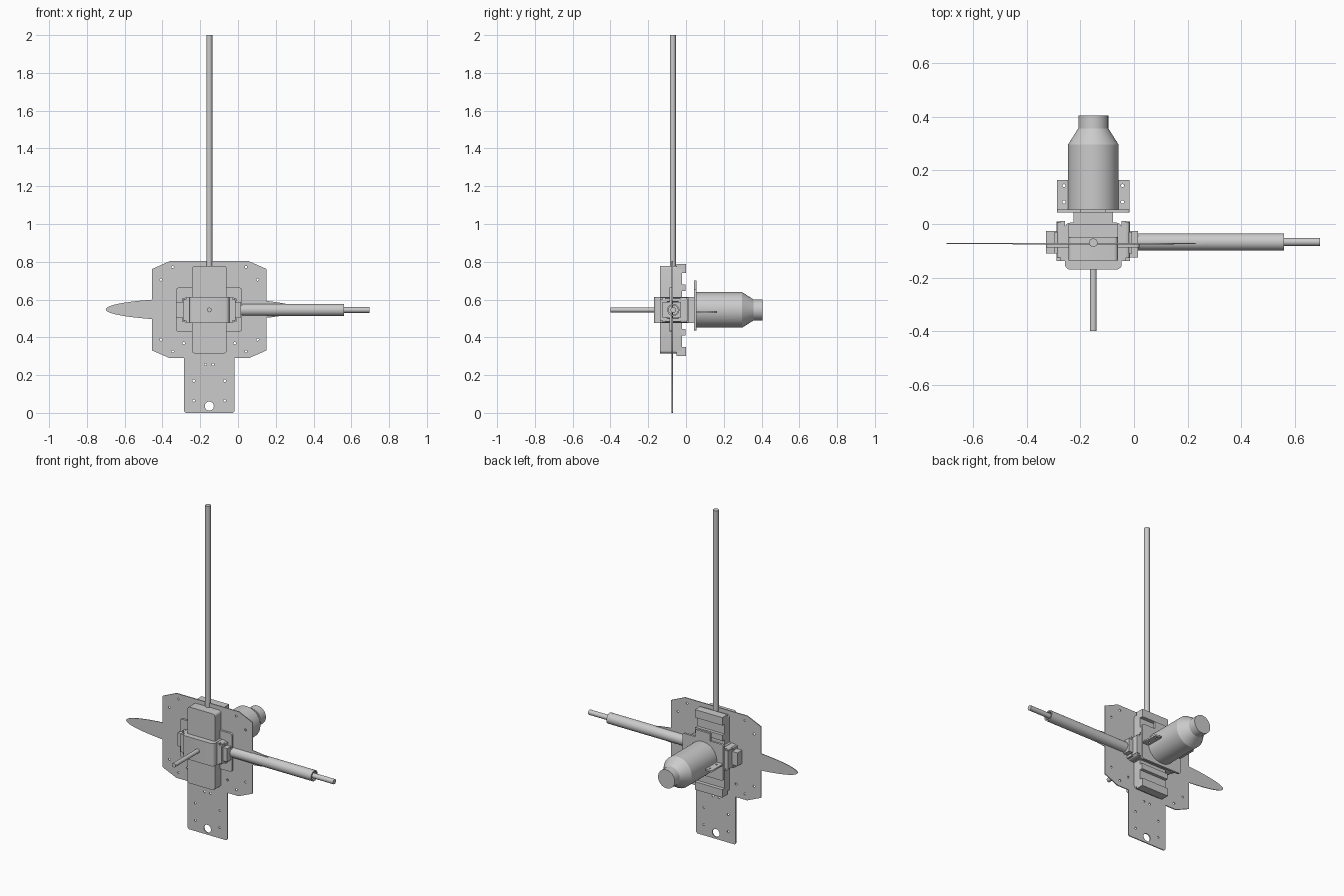
import bpy, bmesh, math
from mathutils import Vector

if "Cube" in bpy.data.objects:
    bpy.data.objects.remove(bpy.data.objects["Cube"])

CX, CZ, PY = -0.152, 0.545, -0.073   # hub axis and plane of the sheet
grey = bpy.data.materials.new("plain grey")
grey.diffuse_color = (0.6, 0.6, 0.6, 1)
grey.use_nodes = True
grey.node_tree.nodes["Principled BSDF"].inputs["Base Color"].default_value = grey.diffuse_color


def finish(name, bm, smooth=False):
    bmesh.ops.recalc_face_normals(bm, faces=bm.faces)
    me = bpy.data.meshes.new(name)
    bm.to_mesh(me)
    bm.free()
    ob = bpy.data.objects.new(name, me)
    bpy.context.collection.objects.link(ob)
    me.materials.append(grey)
    if smooth:
        bpy.context.view_layer.objects.active = ob
        bpy.ops.object.select_all(action='DESELECT')
        ob.select_set(True)
        bpy.ops.object.shade_smooth_by_angle(angle=math.radians(25))
    return ob


def box(name, x, y, z, bevel=0.0, axis=None):
    """Box from ranges; bevels only the edges parallel to one axis."""
    bm = bmesh.new()
    bmesh.ops.create_cube(bm, size=1)
    for v in bm.verts:
        v.co = Vector([(r[0] + r[1]) / 2 + c * (r[1] - r[0])
                       for c, r in zip(v.co, (x, y, z))])
    if bevel:
        edges = [e for e in bm.edges
                 if abs((e.verts[0].co - e.verts[1].co).normalized()[axis]) > 0.9]
        bmesh.ops.bevel(bm, geom=edges, offset=bevel, segments=4, profile=0.5,
                        affect='EDGES')
    return finish(name, bm, bevel > 0)


def lathe(name, profile, origin, axis, n=32, closed=False):
    """Turn (distance along axis, radius) points round an axis."""
    bm = bmesh.new()
    rings = []
    for d, r in profile:
        ring = []
        for i in range(n):
            a = 2 * math.pi * i / n
            p = [0, 0, 0]
            p[axis] = d
            p[(axis + 1) % 3] = r * math.cos(a)
            p[(axis + 2) % 3] = r * math.sin(a)
            ring.append(bm.verts.new(Vector(p) + Vector(origin)))
        rings.append(ring)
    pairs = list(zip(rings, rings[1:] + rings[:1])) if closed else list(zip(rings, rings[1:]))
    for a, b in pairs:
        for i in range(n):
            j = (i + 1) % n
            bm.faces.new((a[i], a[j], b[j], b[i]))
    if not closed:
        bm.faces.new(rings[0])
        bm.faces.new(rings[-1])
    return finish(name, bm, True)


def circle(x, y, r, n=16):
    return [(x + r * math.cos(2 * math.pi * i / n),
             y + r * math.sin(2 * math.pi * i / n)) for i in range(n)]


def sheet(name, loops, thick, place):
    """Flat outline with holes, filled, thickened and placed."""
    cu = bpy.data.curves.new(name, 'CURVE')
    cu.dimensions = '2D'
    cu.fill_mode = 'BOTH'
    cu.extrude = thick / 2
    for pts in loops:
        s = cu.splines.new('POLY')
        s.points.add(len(pts) - 1)
        for p, (u, v) in zip(s.points, pts):
            p.co = (u, v, 0, 1)
        s.use_cyclic_u = True
    tmp = bpy.data.objects.new(name + " curve", cu)
    bpy.context.collection.objects.link(tmp)
    me = bpy.data.meshes.new_from_object(
        tmp.evaluated_get(bpy.context.evaluated_depsgraph_get()))
    bpy.data.objects.remove(tmp)
    bm = bmesh.new()
    bm.from_mesh(me)
    bpy.data.meshes.remove(me)
    bmesh.ops.remove_doubles(bm, verts=bm.verts, dist=1e-5)
    for v in bm.verts:
        v.co = place(v.co.copy())
    return finish(name, bm)


def upright(y):
    return lambda c: Vector((c.x, y + c.z, c.y))


# main sheet: mirrored half outline with drilled holes
half = [(0.133, 0.008), (0.133, 0.29), (0.21, 0.29), (0.302, 0.33),
        (0.302, 0.762), (0.21, 0.803)]
half = [(0.125, 0.0)] + half
outline = [(CX + u, v) for u, v in half] + [(CX - u, v) for u, v in reversed(half)]
holes = [circle(CX, 0.036, 0.024, 24)]
for u, v in [(0.194, 0.772), (0.256, 0.705), (0.256, 0.388), (0.194, 0.325),
             (0.135, 0.369), (0.02, 0.256), (0.082, 0.17), (0.082, 0.065)]:
    for s in (-1, 1):
        holes.append(circle(CX + s * u, v, 0.0065, 10))
sheet("main_sheet", [outline] + holes, 0.006, upright(PY))

# elliptical blade lying in the sheet plane
blade = [(-0.19 + 0.51 * math.cos(2 * math.pi * i / 72),
          CZ + 0.003 + 0.06 * math.sin(2 * math.pi * i / 72)) for i in range(72)]
sheet("blade", [blade], 0.004, upright(PY + 0.001))

# housing with end lips and back ribs
box("housing", (-0.244, -0.06), (-0.137, -0.022), (0.315, 0.778), 0.015, 1)
for s, label in ((1, "upper"), (-1, "lower")):
    def zr(a, b):
        return tuple(sorted((CZ + s * a, CZ + s * b)))
    box(label + "_housing_lip", (-0.244, -0.06), (-0.05, 0.0), zr(0.195, 0.243))
    box(label + "_housing_rib", (-0.244, -0.06), (-0.03, -0.003), zr(0.10, 0.135))

# collar wrapped round the housing
box("collar", (-0.258, -0.046), (-0.17, 0.005), (0.476, 0.614), 0.02, 2)
box("collar_back", (-0.225, -0.079), (0.0, 0.05), (0.476, 0.614))
box("backing_pad", (-0.328, 0.02), (-0.088, -0.076), (0.43, 0.663), 0.012, 1)

# side clamps with bolts, mirrored about the hub
for s, label in ((-1, "left"), (1, "right")):
    def xr(a, b):
        return tuple(sorted((CX + s * a, CX + s * b)))
    box(label + "_clamp_strip", xr(0.105, 0.122), (-0.138, 0.012), (0.478, 0.612))
    box(label + "_clamp_front", xr(0.12, 0.138), (-0.138, -0.1), (0.49, 0.6))
    box(label + "_clamp_back", xr(0.12, 0.138), (-0.04, 0.01), (0.49, 0.6))
    for z in (0.492, 0.598):
        lathe(label + "_clamp_bolt", [(-0.125, 0.014), (0.006, 0.014)],
              (CX + s * 0.122, 0, z), 1, 12)
        box(label + "_bolt_lug", xr(0.12, 0.145), (-0.11, -0.03),
            (z - 0.008, z + 0.008))
box("left_saddle", (-0.328, -0.258), (-0.11, -0.026), (0.505, 0.586))
box("right_saddle", (-0.046, 0.015), (-0.125, -0.026), (0.505, 0.586))

# mounting bracket behind: upright sheet and drilled side flanges
box("bracket_upright", (-0.288, -0.016), (0.042, 0.055), (0.435, 0.655), 0.01, 1)
box("bracket_tab", (-0.2, -0.104), (0.042, 0.055), (0.65, 0.70))
for s, label in ((-1, "left"), (1, "right")):
    a, b = CX + s * 0.085, CX + s * 0.136
    hx = CX + s * 0.109
    sheet(label + "_bracket_flange",
          [[(a, 0.05), (b, 0.05), (b, 0.165), (a, 0.165)],
           circle(hx, 0.082, 0.006, 10), circle(hx, 0.143, 0.006, 10)],
          0.01, lambda c: Vector((c.x, c.y, 0.535 + c.z)))

# motor can with tapered neck
lathe("motor", [(0.02, 0.06), (0.055, 0.06), (0.055, 0.094), (0.297, 0.094),
                (0.357, 0.056), (0.405, 0.056)], (CX, 0, CZ), 1, 48)

# rods and sleeve
lathe("mast_rod", [(0.77, 0.016), (2.0, 0.016)], (CX, PY + 0.003, 0), 2, 24)
lathe("front_rod", [(-0.40, 0.0125), (-0.16, 0.0125)], (CX, 0, CZ), 1, 24)
lathe("side_sleeve", [(0.0, 0.032), (0.56, 0.032), (0.56, 0.024), (0.0, 0.024)],
      (0, -0.067, CZ), 0, 32, closed=True)
lathe("side_rod", [(-0.05, 0.015), (0.695, 0.015)], (0, -0.067, CZ), 0, 24)
